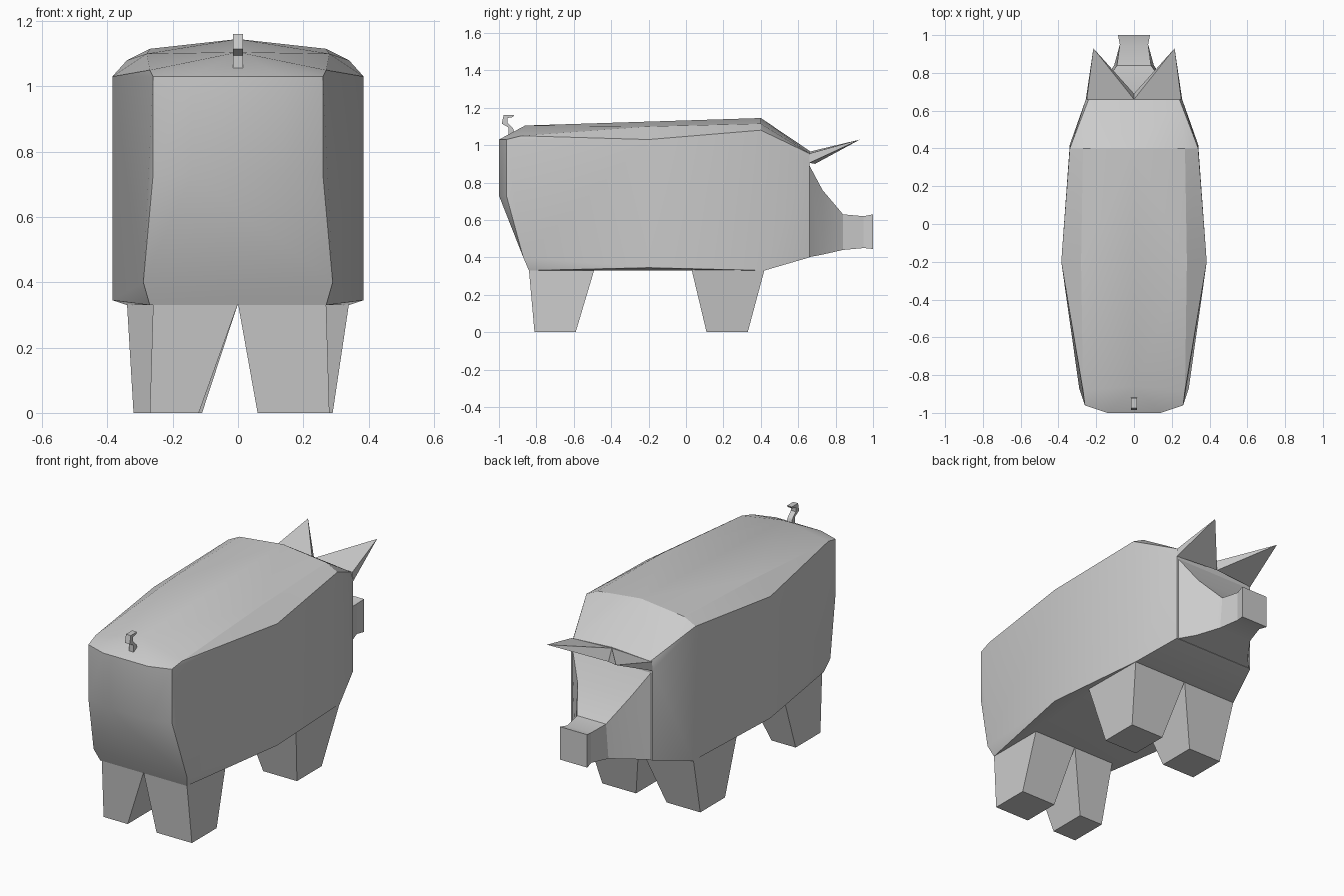
import bpy
import bmesh
from math import radians

cube = bpy.data.objects.get("Cube")
if cube:
    bpy.data.objects.remove(cube, do_unlink=True)

GREY = (0.6, 0.6, 0.6, 1.0)
skin = bpy.data.materials.new("plain_grey")
skin.use_nodes = True
skin.diffuse_color = GREY
skin.node_tree.nodes["Principled BSDF"].inputs["Base Color"].default_value = GREY


def finish(name, bm):
    """Turn a bmesh into a named, coloured object."""
    bmesh.ops.recalc_face_normals(bm, faces=bm.faces[:])
    mesh = bpy.data.meshes.new(name)
    bm.to_mesh(mesh)
    bm.free()
    mesh.materials.append(skin)
    obj = bpy.data.objects.new(name, mesh)
    bpy.context.collection.objects.link(obj)
    bpy.ops.object.select_all(action='DESELECT')
    obj.select_set(True)
    bpy.context.view_layer.objects.active = obj
    bpy.ops.object.shade_smooth_by_angle(angle=radians(20))
    return obj


def hull(name, points):
    """Faceted solid wrapped around a few corner points."""
    bm = bmesh.new()
    for p in points:
        bm.verts.new(p)
    result = bmesh.ops.convex_hull(bm, input=bm.verts[:])
    spare = {v for v in result["geom_interior"] + result["geom_unused"]
             if isinstance(v, bmesh.types.BMVert)}
    bmesh.ops.delete(bm, geom=list(spare), context='VERTS')
    bmesh.ops.dissolve_limit(bm, angle_limit=radians(1), verts=bm.verts[:], edges=bm.edges[:])
    return finish(name, bm)


def loft(name, rings):
    """Skin four-cornered rings and close both ends."""
    bm = bmesh.new()
    loops = [[bm.verts.new(p) for p in ring] for ring in rings]
    for a, b in zip(loops, loops[1:]):
        for i in range(4):
            j = (i + 1) % 4
            bm.faces.new((a[i], a[j], b[j], b[i]))
    bm.faces.new(loops[0])
    bm.faces.new(loops[-1])
    return finish(name, bm)


# Body: half of the corner points, mirrored
half_body = [
    (0.14, -1.0, 1.03), (0.14, -1.0, 0.73),      # rump
    (0.26, -0.96, 1.03), (0.26, -0.96, 0.73),
    (0.29, -0.87, 0.40), (0.27, -0.84, 0.33),
    (0.0, -0.86, 1.105), (0.27, -0.88, 1.05),    # back
    (0.385, -0.2, 1.03), (0.385, -0.2, 0.345),   # flank
    (0.28, -0.2, 1.10), (0.0, -0.2, 1.13),
    (0.0, 0.4, 1.145), (0.27, 0.4, 1.115),       # shoulder
    (0.34, 0.4, 1.08), (0.34, 0.42, 0.33),
    (0.0, 0.66, 0.97), (0.24, 0.66, 0.955),      # brow
    (0.255, 0.66, 0.91), (0.255, 0.66, 0.40),
]
hull("body", half_body + [(-x, y, z) for x, y, z in half_body if x])

# Face and snout: y, upper half width, lower half width, bottom, top
face = [
    (0.65, 0.255, 0.255, 0.40, 0.91),
    (0.73, 0.165, 0.18, 0.415, 0.76),
    (0.84, 0.09, 0.105, 0.44, 0.63),
    (0.95, 0.075, 0.075, 0.45, 0.62),
    (1.0, 0.085, 0.085, 0.445, 0.63),
]
loft("face_and_snout", [[(-u, y, t), (u, y, t), (w, y, b), (-w, y, b)]
                        for y, u, w, b, t in face])


# Legs: tapered blocks, given as (inner x, outer x, back y, front y)
def leg(name, top, foot):
    rings = []
    for (x0, x1, y0, y1), z in ((top, 0.335), (foot, 0.0)):
        rings.append([(x0, y0, z), (x1, y0, z), (x1, y1, z), (x0, y1, z)])
    loft(name, rings)


leg("rear_left_leg", (0.0, 0.27, -0.84, -0.49), (0.06, 0.28, -0.81, -0.59))
leg("rear_right_leg", (0.0, -0.26, -0.84, -0.49), (-0.12, -0.27, -0.81, -0.59))
leg("front_left_leg", (0.0, 0.34, 0.03, 0.42), (0.08, 0.29, 0.11, 0.33))
leg("front_right_leg", (0.0, -0.34, 0.03, 0.42), (-0.11, -0.32, 0.11, 0.33))

# Ears: pointed wedges
for side, s in (("left", 1), ("right", -1)):
    hull(side + "_ear", [
        (0.0, 0.66, 0.965), (s * 0.25, 0.66, 0.955),
        (0.0, 0.69, 0.90), (s * 0.255, 0.66, 0.905),
        (s * 0.215, 0.93, 1.03),
    ])

# Tail: small square-section hook, as back and front edge points
tail = [
    ((-0.95, 1.04), (-0.91, 1.05)),
    ((-0.95, 1.095), (-0.925, 1.09)),
    ((-0.985, 1.115), (-0.955, 1.12)),
    ((-0.975, 1.16), (-0.955, 1.145)),
    ((-0.92, 1.16), (-0.925, 1.15)),
]
W = 0.015
loft("tail", [[(-W, *a), (W, *a), (W, *b), (-W, *b)] for a, b in tail])
